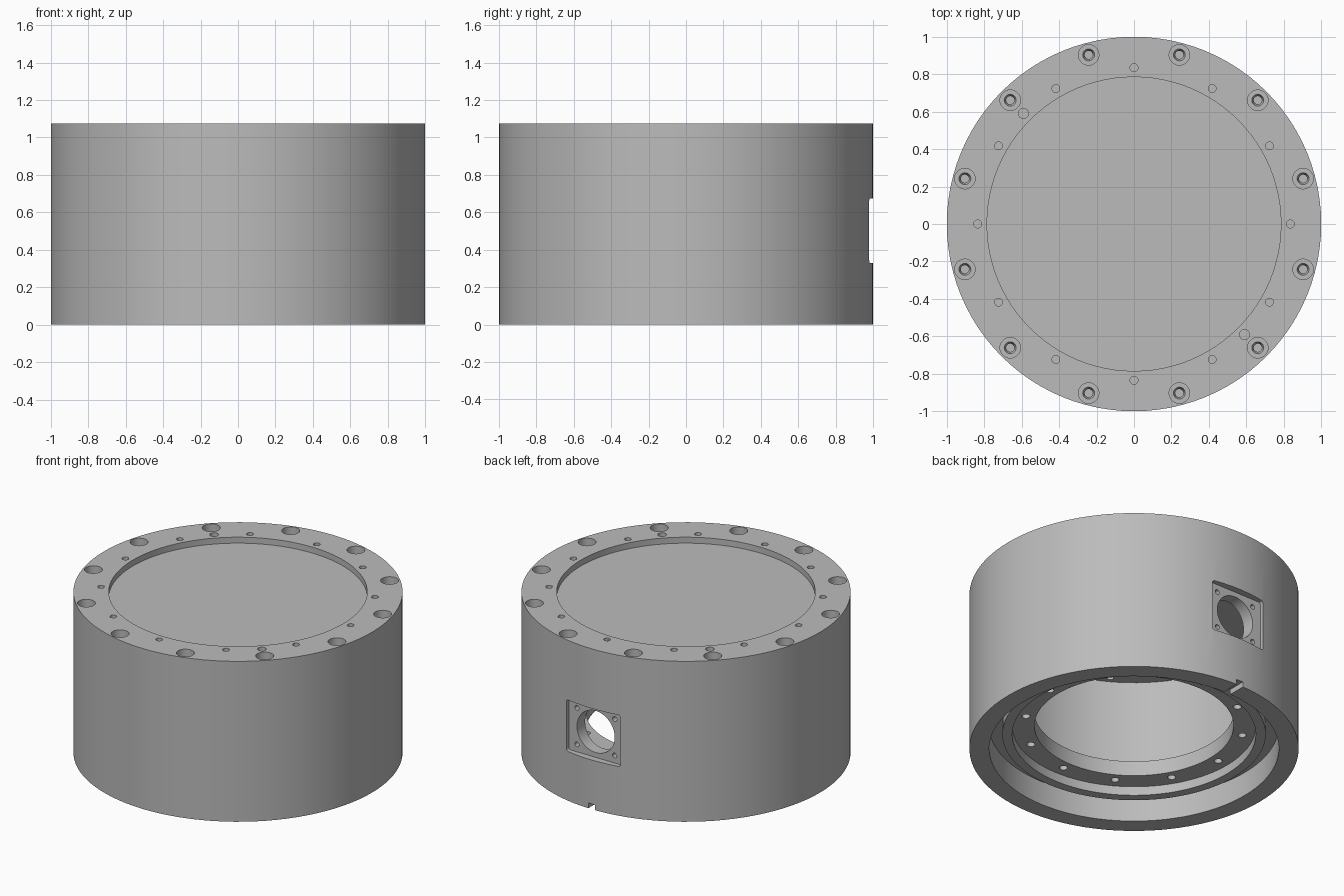
import bpy, bmesh, math
from mathutils import Matrix, Vector

old = bpy.data.objects.get("Cube")
if old:
    bpy.data.objects.remove(old, do_unlink=True)

grey = bpy.data.materials.new("machined_grey")
grey.use_nodes = True
grey.diffuse_color = (0.5, 0.5, 0.5, 1)
grey.node_tree.nodes["Principled BSDF"].inputs["Base Color"].default_value = (0.5, 0.5, 0.5, 1)


def make_object(name, bm):
    bmesh.ops.recalc_face_normals(bm, faces=bm.faces)
    mesh = bpy.data.meshes.new(name)
    bm.to_mesh(mesh)
    bm.free()
    mesh.materials.append(grey)
    obj = bpy.data.objects.new(name, mesh)
    bpy.context.collection.objects.link(obj)
    return obj


def lathe(bm, profile, steps, matrix=Matrix()):
    """Revolve a closed (radius, height) outline about z; radius 0 lies on the axis."""
    rings = []
    for r, z in profile:
        if r == 0:
            rings.append([bm.verts.new(matrix @ Vector((0, 0, z)))] * steps)
        else:
            rings.append([bm.verts.new(matrix @ Vector((r * math.cos(a), r * math.sin(a), z)))
                          for a in (math.tau * i / steps for i in range(steps))])
    for a, b in zip(rings, rings[1:] + rings[:1]):
        if a[0] is a[1] and b[0] is b[1]:
            continue
        for i in range(steps):
            j = (i + 1) % steps
            corners = list(dict.fromkeys((a[i], a[j], b[j], b[i])))
            bm.faces.new(corners)


def turned_part(name, profile, steps=96):
    bm = bmesh.new()
    lathe(bm, profile, steps)
    return make_object(name, bm)


def hole_circle(name, radius, degrees, profile):
    """Cutter with one turned plug at each angle of a bolt circle."""
    bm = bmesh.new()
    for d in degrees:
        a = math.radians(d)
        place = Matrix.Translation((radius * math.cos(a), radius * math.sin(a), 0))
        lathe(bm, profile, 20, place)
    return make_object(name, bm)


def plug(r, low, high):
    return [(0, low), (r, low), (r, high), (0, high)]


def box(name, low, high, bevel=0):
    bm = bmesh.new()
    bmesh.ops.create_cube(bm, size=1)
    for v in bm.verts:
        v.co = [lo + (c + 0.5) * (hi - lo) for c, lo, hi in zip(v.co, low, high)]
    if bevel:
        edges = [e for e in bm.edges
                 if abs((e.verts[0].co - e.verts[1].co).normalized().y) > 0.9]
        bmesh.ops.bevel(bm, geom=edges, offset=bevel, segments=4, profile=0.5, affect='EDGES')
    return make_object(name, bm)


def back_holes(name, centres, r, depth_from):
    bm = bmesh.new()
    for x, z in centres:
        turn = Matrix.Translation((x, 0, z)) @ Matrix.Rotation(math.radians(-90), 4, 'X')
        lathe(bm, plug(r, depth_from, 1.1), 40 if r > 0.1 else 16, turn)
    return make_object(name, bm)


def cut(target, cutters):
    bpy.context.view_layer.objects.active = target
    for c in cutters:
        c.hide_render = True
        m = target.modifiers.new(c.name, 'BOOLEAN')
        m.operation, m.solver, m.object = 'DIFFERENCE', 'EXACT', c
        bpy.ops.object.modifier_apply(modifier=m.name)


TOP, LID = 1.075, 0.97
PORT_Z = 0.502

# Main turned parts
housing = turned_part("housing_shell", [(0.88, 0), (1, 0), (1, LID), (0.88, LID)])
lid = turned_part("lid", [(0, LID), (1, LID), (1, TOP), (0.785, TOP),
                          (0.785, TOP - 0.04), (0, TOP - 0.04)])
flange = turned_part("inner_flange", [(0.605, 0.16), (0.74, 0.16), (0.74, 0.1), (0.8, 0.1),
                                      (0.8, 0.16), (0.88, 0.16), (0.88, 0.26), (0.605, 0.26)])

# Counterbored bolts, small through holes and dowel holes
bolts = hole_circle("bolt_cutter", 0.935, range(15, 360, 30),
                    [(0, 0.75), (0.022, 0.75), (0.022, 0.95), (0.032, 0.985),
                     (0.055, 0.985), (0.055, 1.2), (0, 1.2)])
small = hole_circle("small_hole_cutter", 0.835, range(0, 360, 30), plug(0.021, 0.9, 1.2))
dowels = hole_circle("dowel_cutter", 0.835, (135, 315), plug(0.027, 0.9, 1.2))
flange_holes = hole_circle("flange_hole_cutter", 0.667, range(0, 360, 30), plug(0.025, 0, 0.4))

# Rear connector port, its screw holes and the drain slot
pocket = box("pocket_cutter", (-0.2, 0.955, 0.33), (0.2, 1.1, 0.675), 0.015)
port = back_holes("port_cutter", [(0, PORT_Z)], 0.14, 0.8)
screws = back_holes("screw_cutter", [(sx * 0.14, PORT_Z + sz * 0.122)
                                     for sx in (-1, 1) for sz in (-1, 1)], 0.016, 0.9)
slot = box("slot_cutter", (-0.025, 0.8, -0.1), (0.025, 1.1, 0.035))

cut(lid, [bolts, small, dowels])
cut(housing, [bolts, pocket, port, screws, slot])
cut(flange, [flange_holes])

for c in (bolts, small, dowels, flange_holes, pocket, port, screws, slot):
    bpy.data.objects.remove(c, do_unlink=True)

# Smooth round walls with crisp edges
bpy.ops.object.select_all(action='DESELECT')
for part in (housing, lid, flange):
    part.select_set(True)
bpy.context.view_layer.objects.active = housing
bpy.ops.object.shade_smooth_by_angle(angle=math.radians(30))
